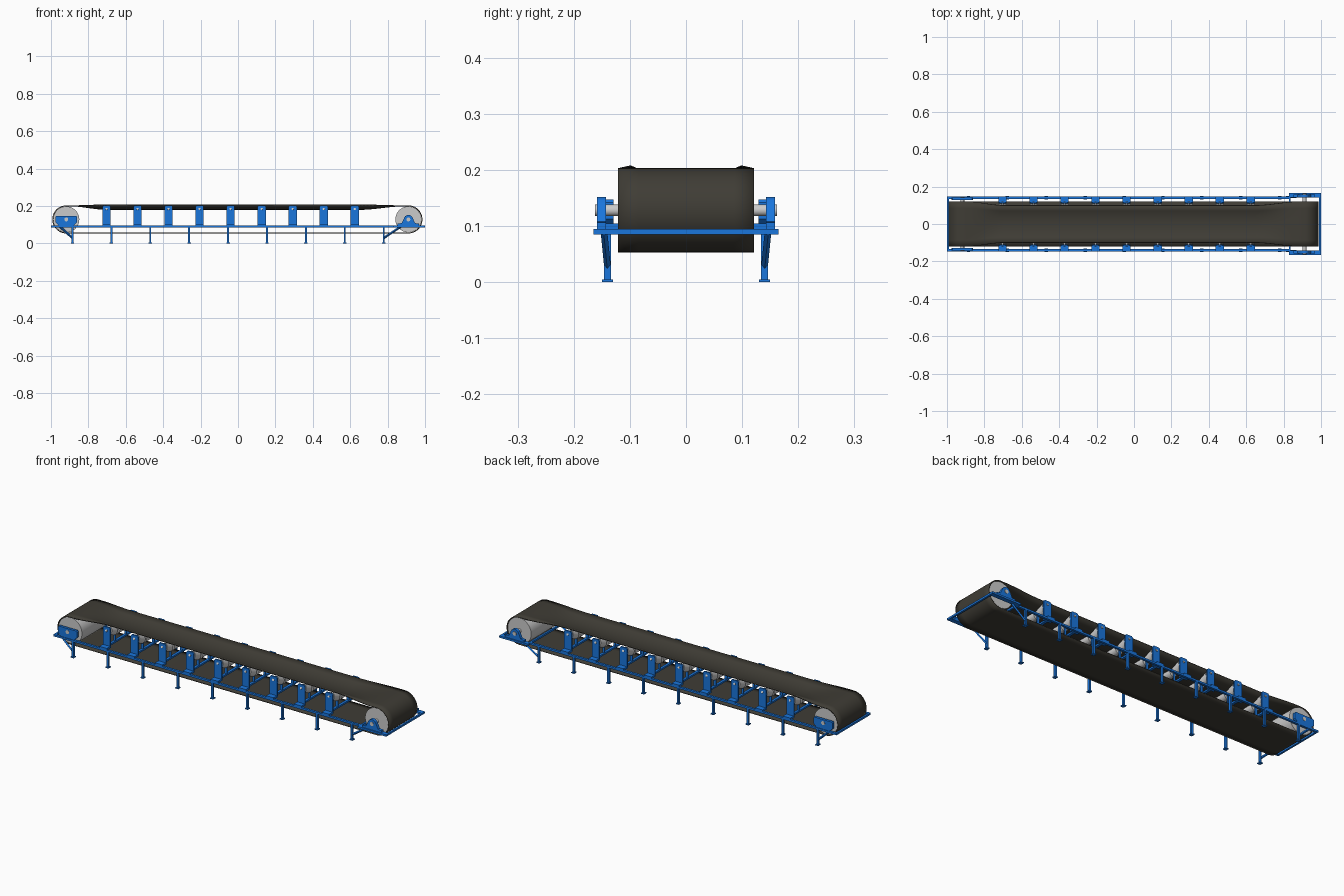
import bpy, bmesh
from math import sin, cos, pi, radians
from mathutils import Vector

if "Cube" in bpy.data.objects:
    bpy.data.objects.remove(bpy.data.objects["Cube"])


def material(name, rgb):
    m = bpy.data.materials.new(name)
    m.diffuse_color = (*rgb, 1)
    m.use_nodes = True
    m.node_tree.nodes["Principled BSDF"].inputs["Base Color"].default_value = m.diffuse_color
    return m


BLUE = material("frame_blue", (0.01, 0.18, 0.72))
BLACK = material("belt_rubber", (0.05, 0.046, 0.036))


def finish(bm, name, mat=None, smooth=False):
    me = bpy.data.meshes.new(name)
    bm.to_mesh(me)
    bm.free()
    ob = bpy.data.objects.new(name, me)
    bpy.context.collection.objects.link(ob)
    if mat:
        me.materials.append(mat)
    if smooth:
        bpy.context.view_layer.objects.active = ob
        ob.select_set(True)
        bpy.ops.object.shade_smooth_by_angle(angle=radians(35))
        ob.select_set(False)
    return ob


def box(name, x0, x1, y0, y1, z0, z1, mat=BLUE):
    prism(name, [(x0, z0), (x1, z0), (x1, z1), (x0, z1)], y0, y1, mat)


def prism(name, outline, y0, y1, mat=BLUE):
    """Extrude an x-z outline between two y values."""
    bm = bmesh.new()
    f = bm.faces.new([bm.verts.new((x, y0, z)) for x, z in outline])
    new = bmesh.ops.extrude_face_region(bm, geom=[f])["geom"]
    bmesh.ops.translate(bm, vec=(0, y1 - y0, 0),
                        verts=[g for g in new if isinstance(g, bmesh.types.BMVert)])
    bmesh.ops.recalc_face_normals(bm, faces=bm.faces)
    return finish(bm, name, mat)


def rod(name, p, q, r, seg=24, mat=None):
    """Cylinder (or square bar with seg=4) between two points."""
    p, q = Vector(p), Vector(q)
    bm = bmesh.new()
    bmesh.ops.create_cone(bm, cap_ends=True, segments=seg, radius1=r, radius2=r,
                          depth=(q - p).length)
    ob = finish(bm, name, mat, smooth=seg > 8)
    ob.location = (p + q) / 2
    ob.rotation_euler = (q - p).to_track_quat('Z', 'Y').to_euler()
    return ob


XL, XR, ZC, R = -0.918, 0.911, 0.128, 0.0695   # drum centres and radius
RB = 0.0750                                    # outer belt radius

# belt: loop of stations (x, z, trough amount), swept across its width
stations = []
for i in range(15):                            # left transition into trough
    t = i / 14
    stations.append((XL + 0.02 + 0.20 * t, ZC + RB, t * t * (3 - 2 * t)))
for i in range(15):                            # right transition out of trough
    t = i / 14
    stations.append((0.65 + (XR - 0.67) * t, ZC + RB, 1 - t * t * (3 - 2 * t)))
for xc, start in ((XR, pi / 2), (XL, -pi / 2)):
    for i in range(25):
        a = start - pi * i / 24
        stations.append((xc + RB * cos(a), ZC + RB * sin(a), 0))
FLAT = (-0.121, -0.085, -0.048, 0, 0.048, 0.085, 0.121)
TROUGH = ((-0.099, 0.005), (-0.070, -0.007), (-0.042, -0.018), (0, -0.019),
          (0.042, -0.018), (0.070, -0.007), (0.099, 0.005))
bm = bmesh.new()
rows = [[bm.verts.new((x, y + t * (ty - y), z + t * tz))
         for y, (ty, tz) in zip(FLAT, TROUGH)] for x, z, t in stations]
for i, a in enumerate(rows):
    b = rows[(i + 1) % len(rows)]
    for j in range(6):
        bm.faces.new((a[j], b[j], b[j + 1], a[j + 1]))
belt = finish(bm, "belt", BLACK, smooth=True)
sol = belt.modifiers.new("thickness", 'SOLIDIFY')
sol.thickness, sol.offset = 0.005, -1

# end drums and shafts
for side, xc, half in (("tail", XL, 0.144), ("head", XR, 0.162)):
    rod(side + "_drum", (xc, -0.118, ZC), (xc, 0.118, ZC), R, 48)
    rod(side + "_shaft", (xc, -half, ZC), (xc, half, ZC), 0.0105, 20)

# end cross members
box("tail_cross_bar", -1, -0.99, -0.146, 0.146, 0.085, 0.095)
box("head_cross_bar", 0.99, 1, -0.165, 0.165, 0.085, 0.095)
box("inner_cross_bar", 0.828, 0.838, -0.165, 0.165, 0.085, 0.095)

LEGS = [-0.885 + 0.208 * i for i in range(9)]
IDLERS = [-0.703 + 0.1659 * i for i in range(9)]

for s in (-1, 1):
    # side rails with a wider head section
    box("side_rail", -1, 0.836, s * 0.134, s * 0.146, 0.085, 0.095)
    box("head_rail_outer", 0.828, 1, s * 0.141, s * 0.165, 0.085, 0.095)

    # legs with feet
    for x in LEGS:
        box("leg", x - 0.005, x + 0.005, s * 0.134, s * 0.146, 0.004, 0.086)
        box("foot", x - 0.009, x + 0.009, s * 0.130, s * 0.150, 0, 0.005)

    # diagonal braces at both ends
    rod("tail_brace", (LEGS[0], s * 0.14, 0.028), (-0.95, s * 0.14, 0.088), 0.006, 4, BLUE)
    rod("head_brace", (LEGS[-1], s * 0.14, 0.028), (0.868, s * 0.146, 0.088), 0.006, 4, BLUE)

    # tail bearing housing
    prism("tail_bearing", [(XL + dx, z) for dx, z in (
        (-0.036, 0.092), (0.036, 0.092), (0.057, 0.112), (0.057, 0.142),
        (0.052, 0.147), (-0.052, 0.147), (-0.057, 0.142), (-0.057, 0.112))],
        s * 0.129, s * 0.143)

    # head pillow block: flat base with a rounded hump
    arc = [(XR + 0.024 * cos(radians(a)), ZC + 0.024 * sin(radians(a)))
           for a in range(20, 161, 14)]
    prism("head_bearing", [(XR - 0.057, 0.094), (XR + 0.057, 0.094), (XR + 0.057, 0.106),
                           (XR + 0.036, 0.108)] + arc +
          [(XR - 0.036, 0.108), (XR - 0.057, 0.106)], s * 0.143, s * 0.159)

    # idler posts, tilted side rollers and their pins
    for x in IDLERS:
        box("idler_foot", x - 0.022, x + 0.022, s * 0.109, s * 0.146, 0.094, 0.104)
        prism("idler_post", [(x - 0.022, 0.095), (x + 0.022, 0.095), (x + 0.022, 0.196),
                             (x + 0.016, 0.203), (x - 0.016, 0.203), (x - 0.022, 0.196)],
              s * 0.109, s * 0.117)
        rod("side_roller", (x, s * 0.053, 0.157), (x, s * 0.101, 0.177), 0.021)
        rod("side_roller_pin", (x, s * 0.047, 0.1545), (x, s * 0.119, 0.1845), 0.006, 12)

# centre rollers and cross supports
for x in IDLERS:
    rod("centre_roller", (x, -0.041, 0.157), (x, 0.041, 0.157), 0.021)
    rod("centre_roller_pin", (x, -0.05, 0.156), (x, 0.05, 0.156), 0.006, 12)
    box("idler_cross_bar", x - 0.007, x + 0.007, -0.11, 0.11, 0.095, 0.104)
    for s in (-1, 1):
        box("roller_hanger", x - 0.007, x + 0.007, s * 0.045, s * 0.049, 0.1, 0.162)
